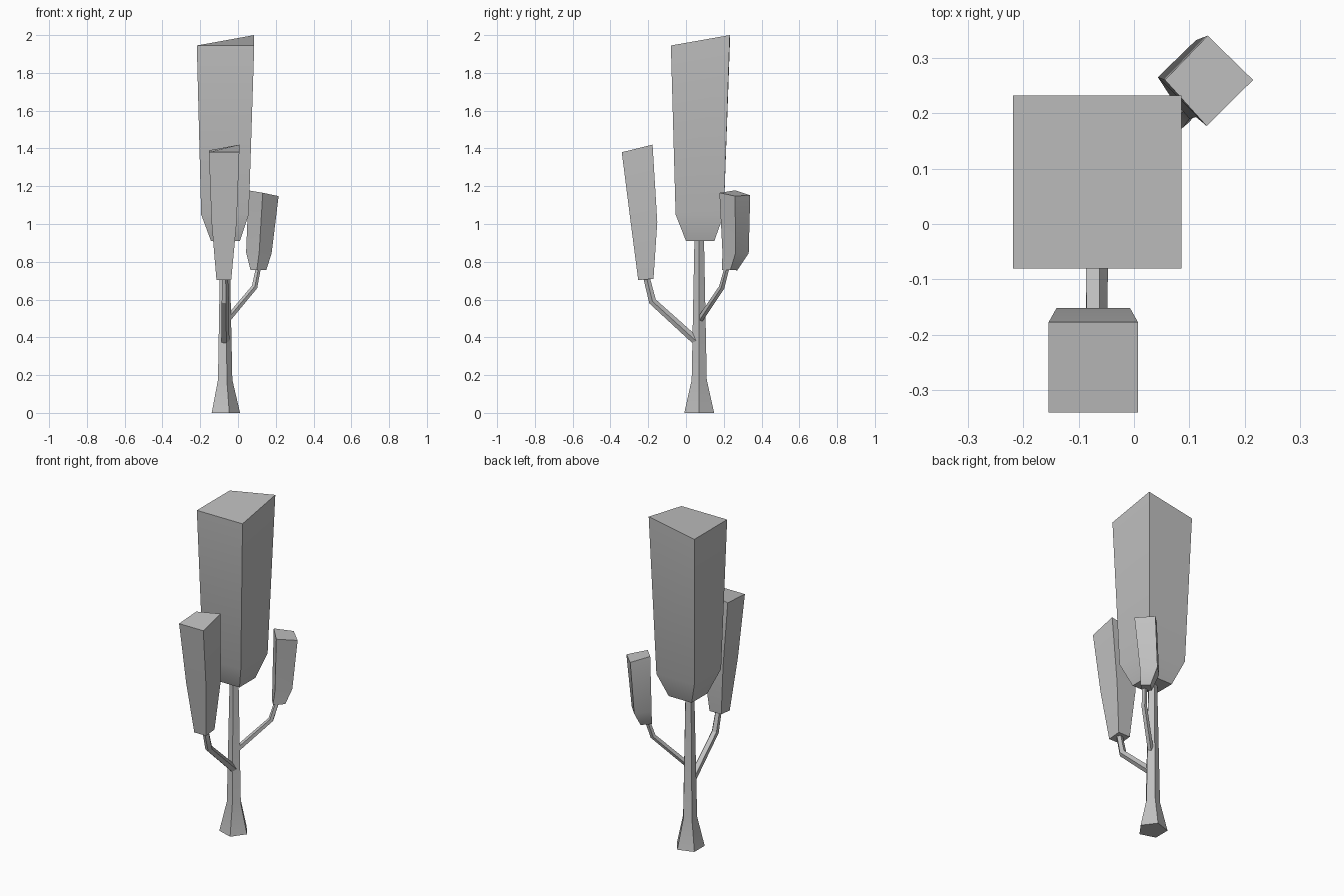
import bpy
import bmesh
from math import cos, sin, tau, radians
from mathutils import Vector

cube = bpy.data.objects.get("Cube")
if cube:
    bpy.data.objects.remove(cube, do_unlink=True)

grey = bpy.data.materials.new("plain grey")
grey.use_nodes = True
COLOR = (0.53, 0.53, 0.53, 1)
grey.diffuse_color = COLOR
grey.node_tree.nodes["Principled BSDF"].inputs["Base Color"].default_value = COLOR


def loft(name, rings):
    """Bridge rings of points, bottom to top, and cap both ends."""
    bm = bmesh.new()
    loops = [[bm.verts.new(p) for p in ring] for ring in rings]
    n = len(loops[0])
    for low, high in zip(loops, loops[1:]):
        for i in range(n):
            j = (i + 1) % n
            bm.faces.new((low[i], low[j], high[j], high[i]))
    bm.faces.new(loops[0][::-1])
    bm.faces.new(loops[-1])
    bmesh.ops.recalc_face_normals(bm, faces=bm.faces)
    mesh = bpy.data.meshes.new(name)
    bm.to_mesh(mesh)
    bm.free()
    mesh.materials.append(grey)
    obj = bpy.data.objects.new(name, mesh)
    bpy.context.collection.objects.link(obj)
    bpy.ops.object.select_all(action='DESELECT')
    obj.select_set(True)
    bpy.context.view_layer.objects.active = obj
    bpy.ops.object.shade_smooth_by_angle(angle=radians(30))
    return obj


def pentagon(center, r, u, v):
    return [Vector(center) + r * (cos(tau * i / 5) * u + sin(tau * i / 5) * v)
            for i in range(5)]


def box_ring(x0, x1, y0, y1, heights):
    corners = ((x0, y0), (x1, y0), (x1, y1), (x0, y1))
    return [(x, y, z) for (x, y), z in zip(corners, heights)]


def branch(name, path, radii):
    """Five-sided bent tube whose rings follow the path."""
    pts = [Vector(p) for p in path]
    heading = pts[-1] - pts[0]
    u = Vector((0, 0, 1)).cross(heading).normalized()
    rings = []
    for i, p in enumerate(pts):
        before = (p - pts[i - 1]).normalized() if i else Vector()
        after = (pts[i + 1] - p).normalized() if i + 1 < len(pts) else Vector()
        v = (before + after).normalized().cross(u)
        rings.append(pentagon(p, radii[i], u, v))
    return loft(name, rings)


# Trunk: flared five-sided column
X, Y = Vector((1, 0, 0)), Vector((0, 1, 0))
loft("trunk", [pentagon((-0.072, 0.07, z), r, X, Y)
               for z, r in ((0, 0.083), (0.175, 0.042), (0.95, 0.026))])

# Branches
branch("front_branch",
       [(-0.069, 0.06, 0.375), (-0.069, -0.177, 0.59), (-0.071, -0.21, 0.72)],
       (0.023, 0.021, 0.018))
branch("back_branch",
       [(-0.055, 0.075, 0.495), (0.087, 0.19, 0.665), (0.108, 0.218, 0.77)],
       (0.017, 0.016, 0.014))

# Large crown with one raised top corner
loft("main_crown", [
    box_ring(-0.143, 0.01, 0.0, 0.15, [0.91] * 4),
    box_ring(-0.195, 0.057, -0.055, 0.2, [1.05] * 4),
    box_ring(-0.218, 0.086, -0.08, 0.232, (1.945, 1.945, 2.0, 1.945)),
])

# Leaning front crown
loft("front_crown", [
    box_ring(-0.114, -0.036, -0.253, -0.172, (0.703, 0.703, 0.71, 0.71)),
    box_ring(-0.14, -0.007, -0.293, -0.152, [1.01] * 4),
    box_ring(-0.154, 0.007, -0.34, -0.177, (1.38, 1.38, 1.42, 1.39)),
])

# Small back crown, turned to a diamond
loft("back_crown", [
    [(0.066, 0.23, 0.757), (0.1, 0.19, 0.757), (0.15, 0.235, 0.757), (0.112, 0.272, 0.755)],
    [(0.043, 0.265, 0.85), (0.112, 0.193, 0.85), (0.178, 0.262, 0.845), (0.112, 0.332, 0.845)],
    [(0.056, 0.26, 1.178), (0.131, 0.177, 1.165), (0.215, 0.26, 1.148), (0.133, 0.34, 1.152)],
])
